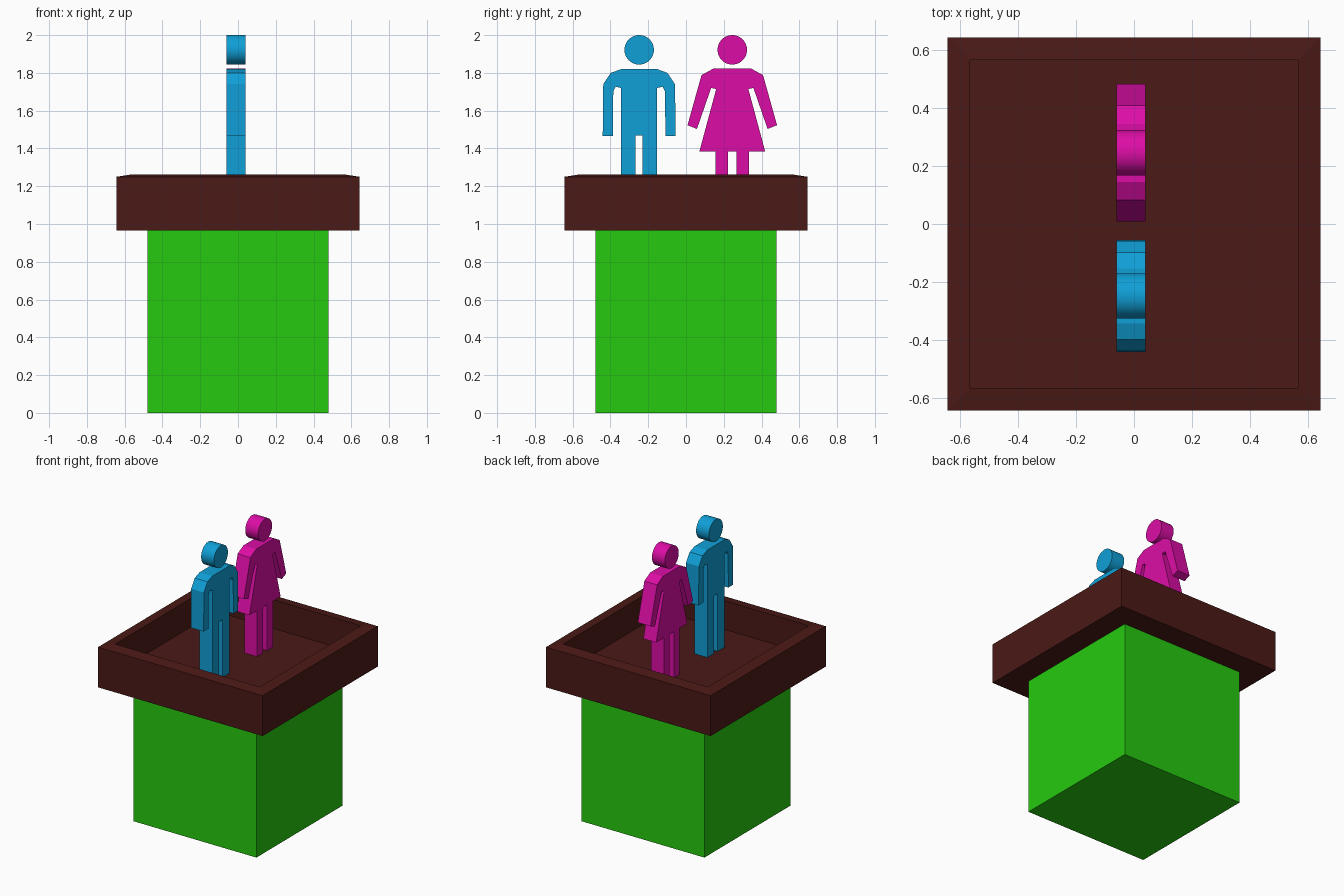
import bpy, bmesh, math

if "Cube" in bpy.data.objects:
    bpy.data.objects.remove(bpy.data.objects["Cube"])


def material(name, color):
    m = bpy.data.materials.new(name)
    m.diffuse_color = (*color, 1)
    m.use_nodes = True
    m.node_tree.nodes["Principled BSDF"].inputs["Base Color"].default_value = m.diffuse_color
    return m


def finish(name, bm, mat):
    bmesh.ops.recalc_face_normals(bm, faces=bm.faces)
    me = bpy.data.meshes.new(name)
    bm.to_mesh(me)
    bm.free()
    ob = bpy.data.objects.new(name, me)
    me.materials.append(mat)
    bpy.context.collection.objects.link(ob)
    return ob


def square_stack(name, rings, mat):
    """Loft square rings given as (half_width, z), capped at both ends."""
    bm = bmesh.new()
    loops = [[bm.verts.new((sx * h, sy * h, z))
              for sx, sy in ((-1, -1), (1, -1), (1, 1), (-1, 1))]
             for h, z in rings]
    for a, b in zip(loops, loops[1:]):
        for i in range(4):
            j = (i + 1) % 4
            bm.faces.new((a[i], a[j], b[j], b[i]))
    bm.faces.new(loops[0][::-1])
    bm.faces.new(loops[-1])
    return finish(name, bm, mat)


X0, X1 = -0.06, 0.04   # figure thickness
FLOOR = 1.06           # tray floor height


def slab(name, outline, mat):
    """Extrude a (y, z) outline along x."""
    bm = bmesh.new()
    face = bm.faces.new([bm.verts.new((X0, y, z)) for y, z in outline])
    ext = bmesh.ops.extrude_face_region(bm, geom=[face], use_keep_orig=True)
    for v in ext["geom"]:
        if isinstance(v, bmesh.types.BMVert):
            v.co.x = X1
    return finish(name, bm, mat)


def figure(name, cy, half, mat):
    # mirrored body silhouette
    outline = [(cy + y, z) for y, z in half] + [(cy - y, z) for y, z in half[::-1]]
    slab(name + "_body", outline, mat)
    # disc head
    n, r = 48, 0.078
    head = slab(name + "_head", [(cy + r * math.cos(2 * math.pi * i / n),
                                  1.922 + r * math.sin(2 * math.pi * i / n))
                                 for i in range(n)], mat)
    bpy.ops.object.select_all(action='DESELECT')
    head.select_set(True)
    bpy.context.view_layer.objects.active = head
    bpy.ops.object.shade_smooth_by_angle(angle=math.radians(30))


green = material("green", (0.02, 0.59, 0.005))
brown = material("brown", (0.07, 0.01, 0.008))
blue = material("blue", (0.005, 0.35, 0.68))
pink = material("pink", (0.72, 0.004, 0.38))

# pedestal block and recessed tray with a slightly sloped rim
square_stack("pedestal", [(0.48, 0), (0.48, 0.966)], green)
square_stack("tray", [(0.643, 0.965), (0.643, 1.25), (0.565, 1.262), (0.565, FLOOR)], brown)

# man: legs, straight arms, shoulders
figure("man", -0.248, [
    (0.019, 1.468), (0.019, FLOOR), (0.095, FLOOR), (0.095, 1.72), (0.125, 1.727),
    (0.137, 1.70), (0.139, 1.465), (0.193, 1.465), (0.19, 1.74), (0.15, 1.80),
    (0.095, 1.82)], blue)

# woman: legs, flared dress, angled arms
figure("woman", 0.245, [
    (0.023, 1.385), (0.023, FLOOR), (0.089, FLOOR), (0.089, 1.385), (0.174, 1.385),
    (0.085, 1.715), (0.112, 1.72), (0.187, 1.503), (0.237, 1.523), (0.163, 1.788),
    (0.10, 1.823)], pink)
